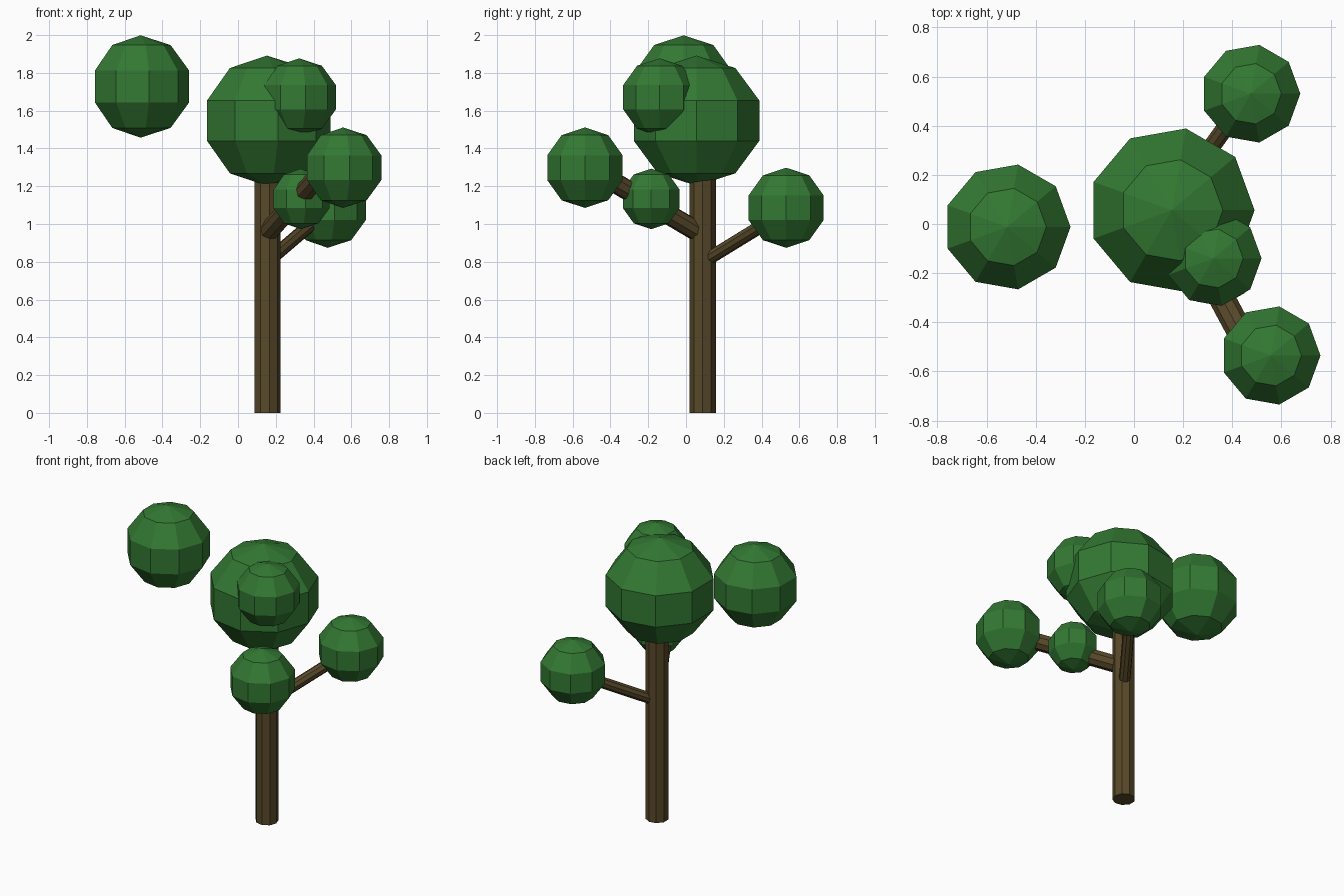
import bpy
from math import pi
from mathutils import Vector

if "Cube" in bpy.data.objects:
    bpy.data.objects.remove(bpy.data.objects["Cube"])


def material(name, rgb):
    m = bpy.data.materials.new(name)
    m.diffuse_color = (*rgb, 1)
    m.use_nodes = True
    m.node_tree.nodes["Principled BSDF"].inputs["Base Color"].default_value = m.diffuse_color
    return m


BARK = material("bark", (0.095, 0.065, 0.022))
LEAF = material("leaf", (0.033, 0.19, 0.033))


def limb(name, start, end, radius):
    """Nine-sided straight limb between two points."""
    a, b = Vector(start), Vector(end)
    d = b - a
    bpy.ops.mesh.primitive_cylinder_add(vertices=9, radius=radius, depth=d.length,
                                        location=(a + b) / 2)
    ob = bpy.context.object
    ob.rotation_euler = d.to_track_quat('Z', 'Y').to_euler()
    ob.name = name
    ob.data.materials.append(BARK)
    return ob


def foliage(name, center, radius, squash=1.0):
    """Low-poly leaf ball with a corner pointing to +x."""
    bpy.ops.mesh.primitive_uv_sphere_add(segments=9, ring_count=5, radius=radius,
                                         location=center, rotation=(0, 0, -pi / 2))
    ob = bpy.context.object
    ob.scale.z = squash
    ob.name = name
    ob.data.materials.append(LEAF)


# Trunk and branches
trunk = limb("trunk", (0.155, 0.088, 0), (0.155, 0.088, 1.4), 0.071)
trunk.rotation_euler.z = -pi / 2
limb("front_branch", (0.158, 0.07, 0.955), (0.48, -0.53, 1.31), 0.054)
limb("back_branch", (0.155, 0.09, 0.80), (0.47, 0.53, 1.07), 0.036)

# Leaf balls
foliage("crown", (0.153, 0.056, 1.547), 0.355, 0.97)
foliage("crown_side_leaves", (0.323, -0.14, 1.671), 0.206)
foliage("front_branch_leaves", (0.556, -0.535, 1.298), 0.213)
foliage("front_branch_inner_leaves", (0.332, -0.184, 1.133), 0.16)
foliage("back_branch_leaves", (0.475, 0.53, 1.086), 0.212)
foliage("floating_leaves", (-0.516, -0.012, 1.728), 0.271)
